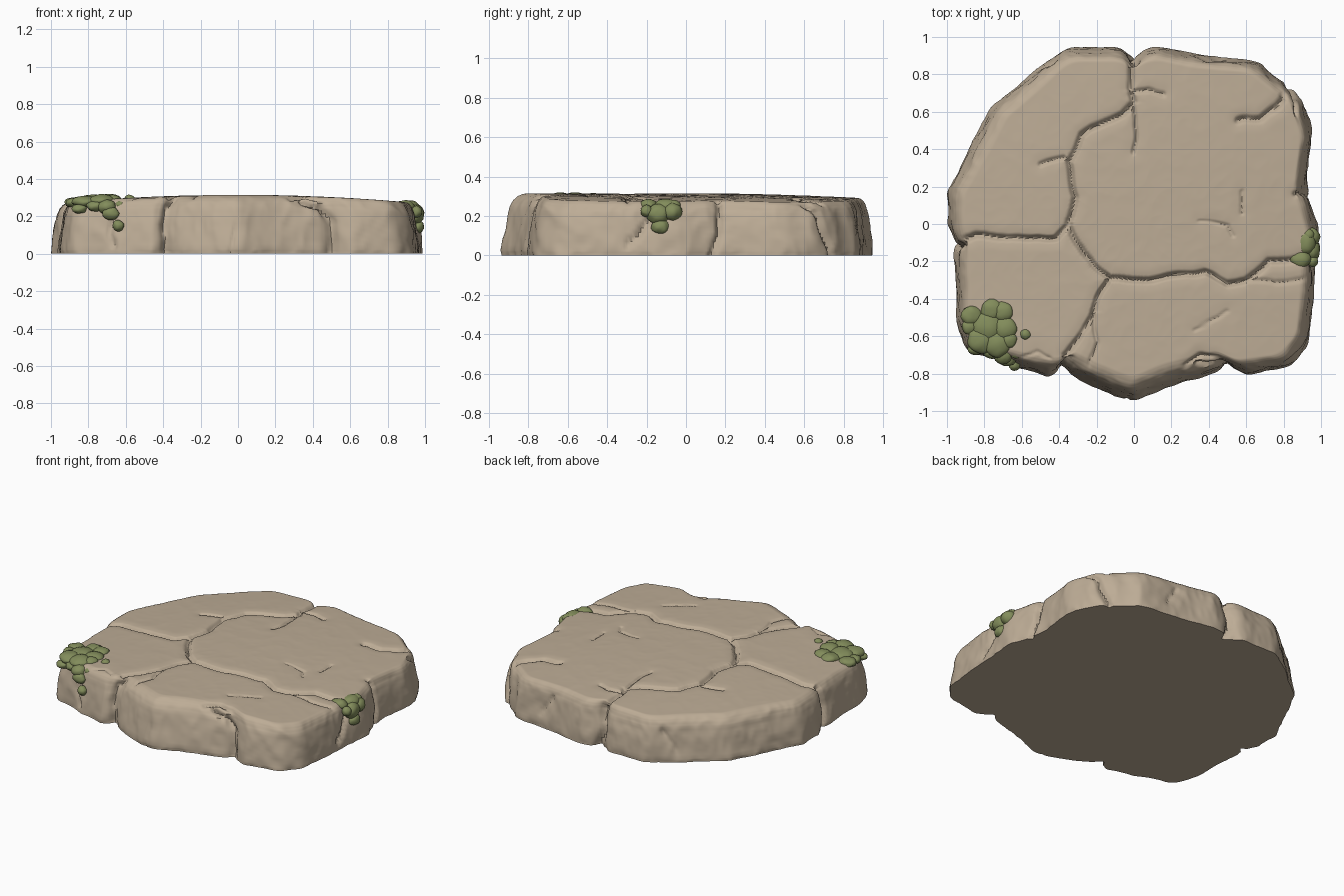
import bpy, bmesh, math, random
from mathutils import Vector, noise, kdtree

if "Cube" in bpy.data.objects:
    bpy.data.objects.remove(bpy.data.objects["Cube"])

random.seed(4)
N, TOP = 560, 105         # angular divisions, rings on the top face


def material(name, rgb):
    m = bpy.data.materials.new(name)
    m.diffuse_color = (*rgb, 1)
    m.use_nodes = True
    m.node_tree.nodes["Principled BSDF"].inputs["Base Color"].default_value = m.diffuse_color
    return m


stone = material("warm_stone", (0.51, 0.415, 0.305))
moss = material("moss_green", (0.225, 0.265, 0.105))

# Footprint of the slab, clockwise seen from above
outline = [(1.0, -.06), (.975, -.17), (.965, -.4), (.94, -.64), (.85, -.76), (.6, -.815),
           (.5, -.765), (.44, -.8), (.2, -.87), (0, -.95), (-.07, -.935), (-.25, -.86),
           (-.38, -.785), (-.44, -.825), (-.65, -.77), (-.9, -.68), (-.95, -.55), (-.955, -.35),
           (-.97, -.12), (-1.0, 0), (-1.005, .17), (-.9, .38), (-.76, .64), (-.62, .75),
           (-.4, .93), (-.34, .95), (-.08, .95), (0, .905), (.06, .945), (.14, .955),
           (.35, .91), (.66, .875), (.82, .75), (.9, .68), (.96, .51), (.93, .2), (.965, .08)]


def radius_at(a):
    """Distance from the centre to the footprint in direction a."""
    c, s = math.cos(a), math.sin(a)
    for (x1, y1), (x2, y2) in zip(outline, outline[1:] + outline[:1]):
        k1, k2 = c * y1 - s * x1, c * y2 - s * x2
        if k2 <= 0 < k1:
            t = k1 / (k1 - k2)
            return (x1 + t * (x2 - x1)) * c + (y1 + t * (y2 - y1)) * s
    return 0.95


raw = [radius_at(2 * math.pi * i / N) for i in range(N)]
radii = [sum(raw[(i + k) % N] for k in range(-3, 4)) / 7 for i in range(N)]


def top_z(x, y):
    return 0.315 - 0.048 * x * x - 0.03 * max(y, 0) ** 2


# Cracks across the top: depth, then plan points
top_cracks = [
    (.026, [(0, .95), (-.015, .85), (-.02, .72), (0, .65), (-.06, .59), (-.15, .55), (-.28, .48),
            (-.35, .33), (-.32, .15), (-.35, 0), (-.3, -.1), (-.22, -.22), (-.13, -.29),
            (.05, -.3), (.2, -.28), (.38, -.26), (.5, -.32), (.6, -.3), (.72, -.2),
            (.85, -.19), (1, -.17)]),
    (.026, [(-1, -.12), (-.85, -.06), (-.6, -.07), (-.42, -.08), (-.34, 0)]),
    (.024, [(-.14, -.3), (-.2, -.4), (-.23, -.5), (-.3, -.62), (-.37, -.7), (-.38, -.85)]),
    (.012, [(-.22, -.48), (-.2, -.63), (-.24, -.76)]),
    (.014, [(0, .65), (.01, .5), (0, .38)]),
    (.016, [(-.02, .71), (.08, .72), (.16, .7)]),
    (.026, [(.88, .78), (.82, .73), (.76, .63), (.68, .56), (.55, .55)]),
    (.012, [(.6, -.3), (.75, -.31), (.92, -.29)]),
    (.026, [(.52, -.8), (.45, -.72), (.36, -.7), (.28, -.76)]),
    (.016, [(-.5, .32), (-.37, .35)]), (.01, [(.58, .17), (.58, .05)]),
    (.01, [(.35, .02), (.5, -.01), (.53, -.07)]), (.008, [(.32, -.57), (.5, -.46)]),
    (.02, [(.86, .16), (.95, .18)]), (.01, [(-.6, -.72), (-.52, -.68), (-.45, -.72)]),
]
# Cracks down the sides: depth, then points (x, y, height)
side_cracks = [
    (.03, [(-.38, -.79, .3), (-.385, -.79, .15), (-.38, -.79, 0)]),
    (.026, [(.36, -.8, .29), (.46, -.79, .25), (.5, -.77, .18), (.5, -.77, 0)]),
    (.012, [(-.02, -.94, .14), (-.05, -.94, 0)]),
    (.018, [(-.68, -.76, .2), (-.7, -.75, .1), (-.66, -.76, .04)]),
    (.026, [(.93, .17, .29), (.93, .17, .1), (.95, .13, 0)]),
    (.026, [(.93, .61, .29), (.89, .68, .22), (.86, .73, .1), (.83, .75, 0)]),
    (.03, [(0, .92, .3), (-.01, .92, .15), (.01, .92, 0)]),
    (.03, [(-.97, -.11, .3), (-.97, -.13, .15), (-.97, -.1, 0)]),
    (.022, [(.97, -.17, .3), (.97, -.19, .18), (.97, -.3, .05)]),
    (.014, [(-.45, .9, .2), (-.52, .85, .08)]), (.014, [(.4, .9, .22), (.48, .9, .1)]),
]


def crack_tree(cracks, place):
    """Sample crack lines densely with a slight wobble, for nearest lookups."""
    samples = []
    for depth, pts in cracks:
        pts = [place(p) for p in pts]
        for a, b in zip(pts, pts[1:]):
            n = max(2, int((b - a).length / .004))
            for k in range(n):
                p = a.lerp(b, k / n)
                samples.append((p + noise.noise_vector(p * 11) * .012, depth))
    tree = kdtree.KDTree(len(samples))
    for i, (p, _) in enumerate(samples):
        tree.insert(p, i)
    tree.balance()
    return tree, [d for _, d in samples]


def flat(p):
    return Vector((p[0], p[1], 0))


def wrap(p):
    a = math.atan2(p[1], p[0])
    return Vector((.93 * math.cos(a), .93 * math.sin(a), p[2]))


def groove(p, tree, depths):
    _, i, d = tree.find(p)
    dep = depths[i]
    return dep * max(0, 1 - d / (.01 + dep * .45)) + dep * .4 * max(0, 1 - d / .075) ** 2


# Side section: (share of the inset, share of the height), crest to base
section = [(1, 1), (.84, .985), (.66, .95), (.5, .89), (.36, .79), (.22, .6), (.1, .35), (0, .08), (.02, 0)]
profile = []
for (a, b), (c, d) in zip(section, section[1:]):
    profile += [(a + (c - a) * k / 3, b + (d - b) * k / 3) for k in range(3)]
profile.append(section[-1])

# Slab body: rings from the centre outwards, then over the rim and down
bm = bmesh.new()
centre = bm.verts.new((0, 0, top_z(0, 0)))
rings = []
for j in range(1, TOP + len(profile)):
    ring = []
    for i in range(N):
        a = 2 * math.pi * i / N
        c, s = math.cos(a), math.sin(a)
        inset = .08 + .055 * max(0, -s) ** 3 + .03 * max(0, math.cos(a - 2.6)) ** 6
        crest = radii[i] - inset
        if j <= TOP:
            r, h = crest * j / TOP, 1
        else:
            f, h = profile[j - TOP]
            r = radii[i] - inset * f
        rz = min(r, crest)
        ring.append(bm.verts.new((r * c, r * s, top_z(rz * c, rz * s) * h)))
    rings.append(ring)
for i in range(N):
    k = (i + 1) % N
    bm.faces.new((centre, rings[0][i], rings[0][k]))
    for r1, r2 in zip(rings, rings[1:]):
        bm.faces.new((r1[i], r2[i], r2[k], r1[k]))
bm.normal_update()

# Carve cracks and chiselled unevenness along the surface normals
t_tree, s_tree = crack_tree(top_cracks, flat), crack_tree(side_cracks, wrap)
moves = []
for j, ring in enumerate(rings):
    w = min(1, max(0, (j - TOP) / 9))
    for v in ring:
        d = groove(flat(v.co), *t_tree) * (1 - w)
        if w > 0:
            d = max(d, groove(wrap(v.co), *s_tree) * min(1, w * 2))
        rough = .002 + .014 * w
        d += rough * abs(noise.noise(v.co * 6)) + rough * .5 * abs(noise.noise(v.co * 13))
        moves.append((v, v.normal * -d * min(1, j / 12)))
for v, m in moves:
    v.co += m
for v in rings[-1]:
    v.co.z = 0
bm.faces.new(list(reversed(rings[-1])))
mesh = bpy.data.meshes.new("stone_slab")
bm.to_mesh(mesh)
bm.free()
slab = bpy.data.objects.new("stone_slab", mesh)
bpy.context.collection.objects.link(slab)
mesh.materials.append(stone)


def smooth(ob, angle):
    bpy.ops.object.select_all(action='DESELECT')
    ob.select_set(True)
    bpy.context.view_layer.objects.active = ob
    bpy.ops.object.shade_smooth_by_angle(angle=math.radians(angle))


smooth(slab, 45)


def moss_patch(name, blobs):
    """Clump of squashed lumps: (x, y, z, rx, ry, rz)."""
    b = bmesh.new()
    for x, y, z, rx, ry, rz in blobs:
        new = bmesh.ops.create_icosphere(b, subdivisions=3, radius=1)["verts"]
        for v in new:
            k = 1 + .14 * noise.noise(v.co * 1.6 + Vector((x, y, z)) * 9)
            v.co = Vector((x + v.co.x * rx * k, y + v.co.y * ry * k, z + v.co.z * rz * k))
    me = bpy.data.meshes.new(name)
    b.to_mesh(me)
    b.free()
    ob = bpy.data.objects.new(name, me)
    bpy.context.collection.objects.link(ob)
    me.materials.append(moss)
    smooth(ob, 60)


# Moss on the front left corner, creeping over the rim
tops = [(-.87, -.49, .055), (-.76, -.46, .06), (-.7, -.47, .055), (-.78, -.55, .08), (-.69, -.56, .065),
        (-.82, -.62, .07), (-.73, -.64, .07), (-.67, -.62, .045), (-.58, -.59, .028), (-.88, -.55, .04)]
left = [(x, y, top_z(x, y) - .006, r, r, .015 + r * .28) for x, y, r in tops]
left += [(-.7, -.7, .25, .05, .05, .04), (-.76, -.68, .255, .05, .04, .03), (-.68, -.73, .215, .045, .03, .035),
         (-.64, -.755, .15, .03, .03, .03), (-.63, -.69, .26, .03, .03, .025), (-.85, -.67, .24, .04, .03, .025)]
moss_patch("moss_left", left)

# Moss on the right rim, hanging down the side
moss_patch("moss_right", [
    (.92, -.1, .25, .05, .065, .035), (.89, -.19, .255, .055, .045, .03), (.95, -.07, .22, .045, .05, .045),
    (.955, -.14, .21, .04, .06, .05), (.965, -.13, .145, .03, .045, .035), (.955, -.2, .225, .03, .03, .03),
    (.93, -.06, .25, .035, .035, .03)])
